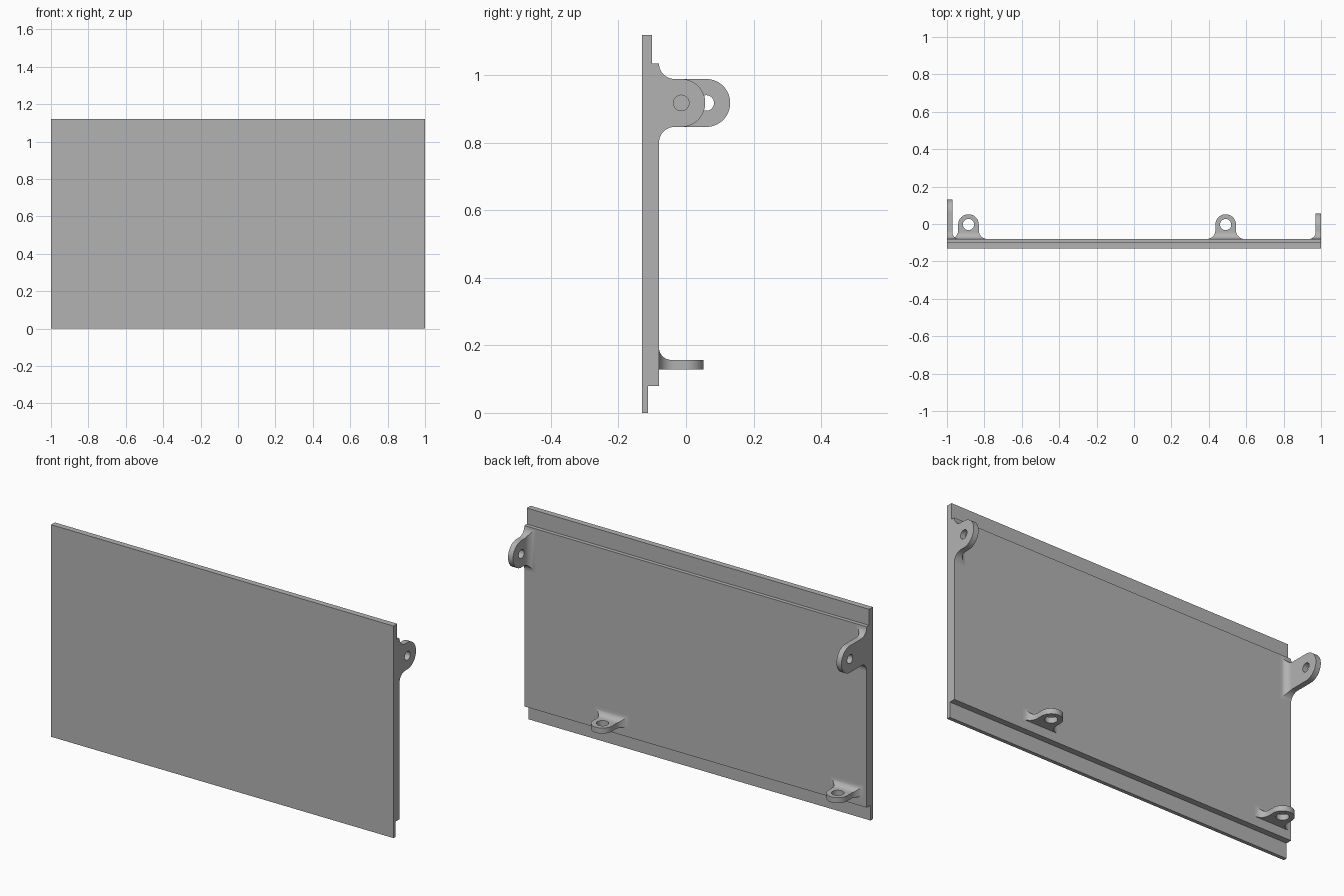
import bpy, bmesh, math
from mathutils import Vector

cube = bpy.data.objects.get("Cube")
if cube:
    bpy.data.objects.remove(cube, do_unlink=True)

GREY = (0.45, 0.45, 0.45, 1.0)
mat = bpy.data.materials.new("plain grey")
mat.use_nodes = True
mat.diffuse_color = GREY
mat.node_tree.nodes["Principled BSDF"].inputs["Base Color"].default_value = GREY

FRONT, BACK = -0.131, -0.08      # panel faces
THICK = 0.029                    # lug plate thickness
FLARE, FILLET = 0.046, 0.036     # blend radii where a lug meets the panel
STEPS = 10


def make_object(name, bm):
    bmesh.ops.recalc_face_normals(bm, faces=bm.faces)
    mesh = bpy.data.meshes.new(name)
    bm.to_mesh(mesh)
    bm.free()
    mesh.materials.append(mat)
    obj = bpy.data.objects.new(name, mesh)
    bpy.context.collection.objects.link(obj)
    return obj


def activate(obj):
    bpy.ops.object.select_all(action='DESELECT')
    obj.select_set(True)
    bpy.context.view_layer.objects.active = obj


# Panel: stepped side profile swept across the full width
def make_panel():
    profile = [(FRONT, 0), (-0.112, 0), (-0.112, 0.08), (BACK, 0.08),
               (BACK, 1.035), (-0.10, 1.035), (-0.10, 1.12), (FRONT, 1.12)]
    bm = bmesh.new()
    face = bm.faces.new([bm.verts.new((-1, y, z)) for y, z in profile])
    swept = bmesh.ops.extrude_face_region(bm, geom=[face])["geom"]
    bmesh.ops.translate(bm, vec=(2, 0, 0),
                        verts=[v for v in swept if isinstance(v, bmesh.types.BMVert)])
    return make_object("panel", bm)


def concave(d, r):
    return r - math.sqrt(max(0, r * r - (r - d) ** 2)) if d < r else 0


# Lug: rectangular sections lofted from the flared root to the rounded tip.
# place(w, d, t) maps across-width, distance from panel and thickness to space.
def make_lug(name, place, reach, radius, hole):
    stations = []
    for i in range(STEPS + 1):
        d = FLARE * (1 - math.cos(math.pi / 2 * i / STEPS))
        stations.append((d, radius + concave(d, FLARE)))
    for i in range(2 * STEPS + 1):
        a = math.pi / 2 * i / (2 * STEPS)
        stations.append((reach + radius * math.sin(a), radius * math.cos(a)))

    bm = bmesh.new()
    rings = []
    for d, w in stations:
        top = THICK + concave(d, FILLET)
        corners = [(-w, 0), (w, 0), (w, top), (-w, top)]
        rings.append([bm.verts.new(place(u, d, t)) for u, t in corners])
    for a, b in zip(rings, rings[1:]):
        for k in range(4):
            n = (k + 1) % 4
            bm.faces.new((a[k], a[n], b[n], b[k]))
    bm.faces.new(rings[0])
    bm.faces.new(rings[-1])
    bmesh.ops.remove_doubles(bm, verts=bm.verts, dist=0.00005)
    lug = make_object(name, bm)

    # Pin hole through the plate
    start, end = Vector(place(0, reach, -0.05)), Vector(place(0, reach, 0.1))
    bpy.ops.mesh.primitive_cylinder_add(
        vertices=40, radius=hole, depth=(end - start).length, location=(start + end) / 2,
        rotation=(end - start).to_track_quat('Z', 'Y').to_euler())
    cutter = bpy.context.object
    cutter.name = "hole_cutter"
    cutter.hide_render = True
    cutter.data.materials.append(mat)
    cut = lug.modifiers.new("pin_hole", 'BOOLEAN')
    cut.operation = 'DIFFERENCE'
    cut.solver = 'EXACT'
    cut.object = cutter
    activate(lug)
    bpy.ops.object.modifier_apply(modifier=cut.name)
    bpy.data.objects.remove(cutter, do_unlink=True)
    activate(lug)
    bpy.ops.object.shade_smooth_by_angle(angle=math.radians(30))
    return lug


make_panel()

# Upright lugs flush with the panel ends; the right one reaches further
for name, side, reach in (("left_side_lug", 1, 0.066), ("right_side_lug", -1, 0.14)):
    make_lug(name, lambda w, d, t, s=side: (s * (1 - t), BACK + d, 0.918 + w),
             reach, 0.071, 0.023)

# Flat lugs near the bottom edge
for name, x in (("left_bottom_lug", 0.49), ("right_bottom_lug", -0.885)):
    make_lug(name, lambda w, d, t, c=x: (c + w, BACK + d, 0.128 + t),
             0.077, 0.055, 0.03)
